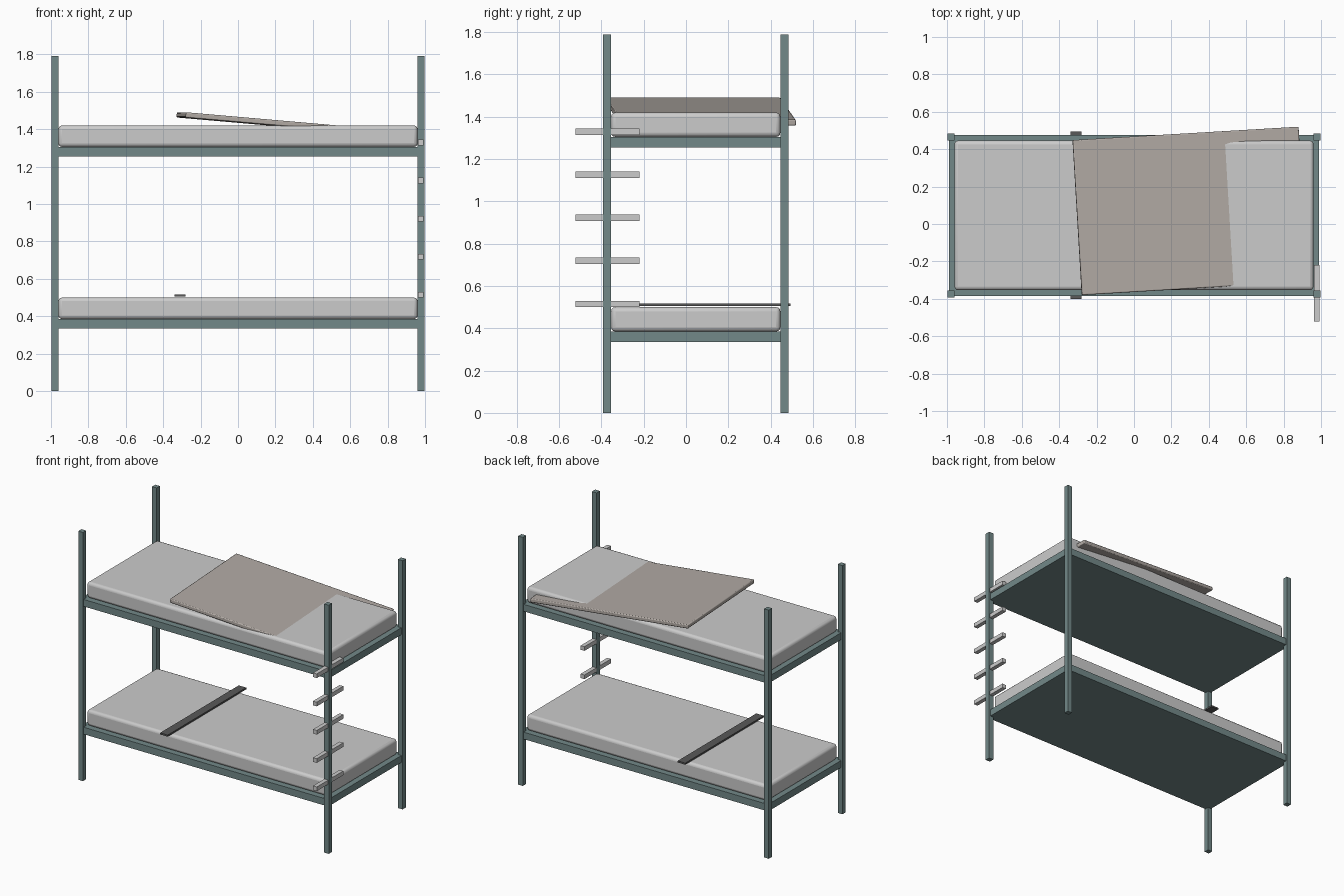
import bpy
from math import radians, atan2
from mathutils import Vector

if "Cube" in bpy.data.objects:
    bpy.data.objects.remove(bpy.data.objects["Cube"])


def material(name, rgb):
    m = bpy.data.materials.new(name)
    m.diffuse_color = (*rgb, 1)
    m.use_nodes = True
    m.node_tree.nodes["Principled BSDF"].inputs["Base Color"].default_value = m.diffuse_color
    return m


FRAME = material("painted_metal", (0.17, 0.25, 0.25))
SHEET = material("mattress_fabric", (0.58, 0.58, 0.55))
WOOL = material("blanket_fabric", (0.45, 0.41, 0.38))
DARK = material("strap_fabric", (0.10, 0.10, 0.10))


def box(name, lo, hi, mat=None, bevel=0, segments=3):
    lo, hi = Vector(lo), Vector(hi)
    bpy.ops.mesh.primitive_cube_add(size=1, location=(lo + hi) / 2)
    ob = bpy.context.object
    ob.name = name
    ob.scale = hi - lo
    bpy.ops.object.transform_apply(location=False, rotation=False, scale=True)
    if mat:
        ob.data.materials.append(mat)
    if bevel:
        b = ob.modifiers.new("soft_edges", 'BEVEL')
        b.width, b.segments = bevel, segments
        bpy.ops.object.shade_smooth_by_angle(angle=radians(40))
    return ob


YC = 0.046      # bed centre line in y
POST = 0.037    # post thickness

# corner posts
for xn, sx in (("left", -1), ("right", 1)):
    for yn, sy in (("front", -1), ("back", 1)):
        x, y = sx * (0.998 - POST / 2), YC + sy * (0.438 - POST / 2)
        h = POST / 2
        box(f"{yn}_{xn}_post", (x - h, y - h, 0), (x + h, y + h, 1.79), FRAME)

# bunk bases and mattresses
for level, z in (("lower", 0.335), ("upper", 1.255)):
    box(f"{level}_base", (-0.988, YC - 0.43, z), (0.988, YC + 0.43, z + 0.05), FRAME)
    box(f"{level}_mattress", (-0.96, YC - 0.4, z + 0.05), (0.96, YC + 0.4, z + 0.165),
        SHEET, 0.02)

# ladder rungs on the front right post
for i in range(5):
    z = 0.515 + i * 0.2035
    box(f"ladder_rung_{i + 1}", (0.963, -0.522, z - 0.015), (0.993, -0.22, z + 0.015))

# strap across the lower mattress
box("lower_strap", (-0.34, -0.4, 0.505), (-0.28, 0.494, 0.517), DARK)

# tilted blanket sinking into the upper mattress
blanket = box("blanket", (-0.607, -0.415, -0.014), (0.607, 0.415, 0.014), WOOL, 0.006, 2)
blanket.location = (0.30, 0.07, 1.424)
blanket.rotation_euler = (0, atan2(0.105, 1.21), radians(3.4))
